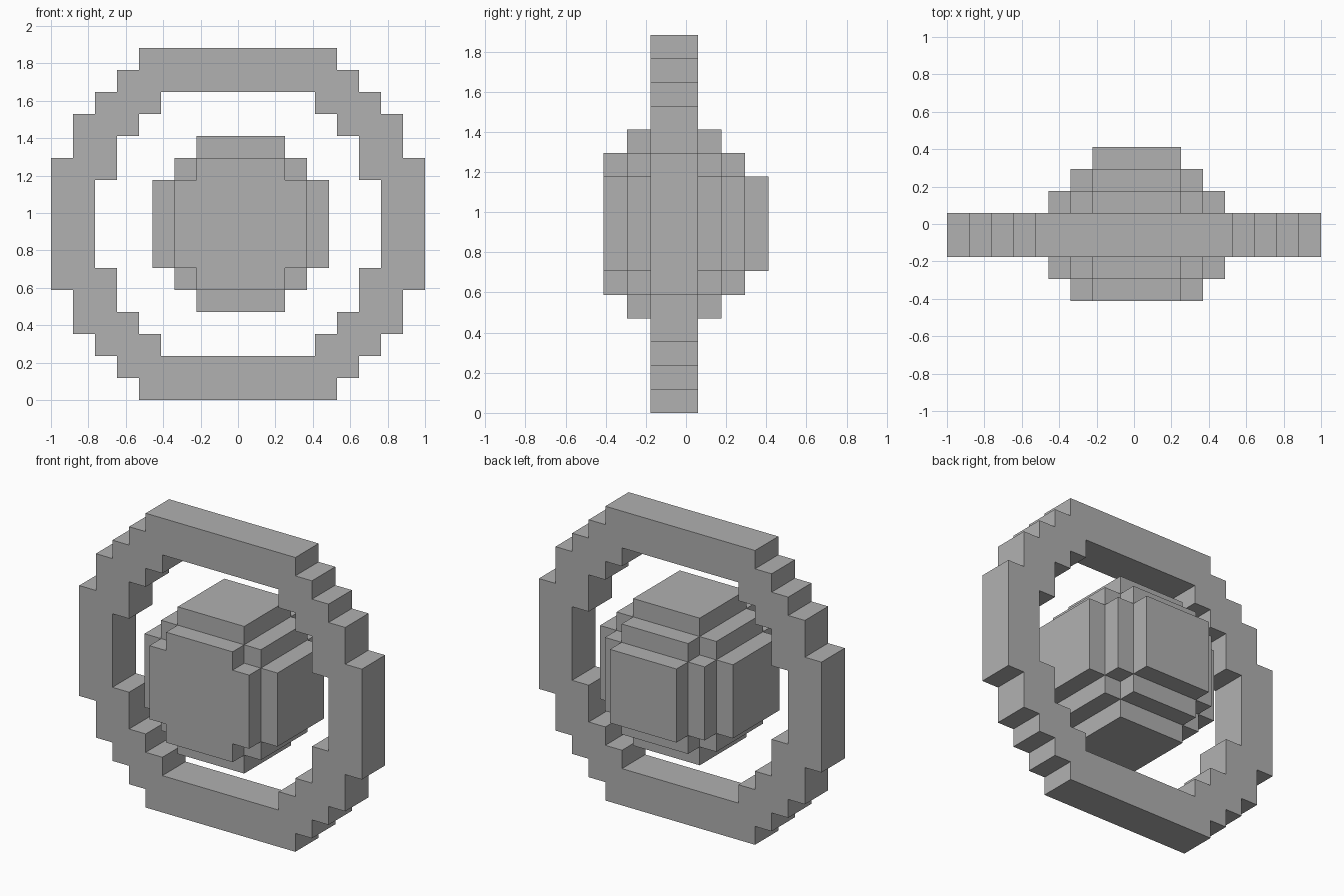
import bpy, bmesh
from mathutils import Vector

cube = bpy.data.objects.get("Cube")
if cube:
    bpy.data.objects.remove(cube, do_unlink=True)

U = 2 / 17  # one block

grey = bpy.data.materials.new("mid_grey")
grey.use_nodes = True
grey.diffuse_color = (0.44, 0.44, 0.44, 1)
grey.node_tree.nodes["Principled BSDF"].inputs["Base Color"].default_value = (0.44, 0.44, 0.44, 1)


def block_shell(name, cells, origin):
    """Outer skin of a set of unit blocks; each cell is its lowest corner."""
    bm = bmesh.new()
    for cell in cells:
        for axis in range(3):
            for side in (0, 1):
                beside = list(cell)
                beside[axis] += 2 * side - 1
                if tuple(beside) in cells:
                    continue
                a, b = (axis + 1) % 3, (axis + 2) % 3
                corners = []
                for da, db in ((0, 0), (1, 0), (1, 1), (0, 1)):
                    p = Vector(cell)
                    p[axis] += side
                    p[a] += da
                    p[b] += db
                    corners.append(bm.verts.new((p + Vector(origin)) * U))
                bm.faces.new(corners if side else corners[::-1])
    bmesh.ops.remove_doubles(bm, verts=bm.verts, dist=U / 100)
    # merge flat areas into large faces
    bmesh.ops.dissolve_limit(bm, angle_limit=0.01, verts=bm.verts, edges=bm.edges)
    mesh = bpy.data.meshes.new(name)
    bm.to_mesh(mesh)
    bm.free()
    mesh.materials.append(grey)
    obj = bpy.data.objects.new(name, mesh)
    bpy.context.collection.objects.link(obj)
    return obj


# Stepped ring: outer and hole reach in blocks from the middle, per row, bottom half mirrored up
outer = [4, 5, 6, 7, 7, 8, 8, 8]
hole = [-1, -1, 3, 4, 5, 5, 6, 6]
ring = set()
for row, (out, inn) in enumerate(zip(outer, hole)):
    for x in range(-out, out + 1):
        if abs(x) > inn:
            for y in (0, 1):
                ring.add((x, y, row))
                ring.add((x, y, 15 - row))
block_shell("outer_ring", ring, (-0.5, -1.5, 0))

# Stepped ball: six overlapping boxes (half sizes), with the front cap left off
boxes = [(4, 2, 2), (2, 4, 2), (2, 2, 4), (3, 3, 2), (3, 2, 3), (2, 3, 3)]
ball = set()
for hx, hy, hz in boxes:
    for x in range(-hx, hx):
        for y in range(max(-hy, -3), hy):
            for z in range(-hz, hz):
                ball.add((x, y, z))
block_shell("centre_ball", ball, (0.125, -0.5, 8))
